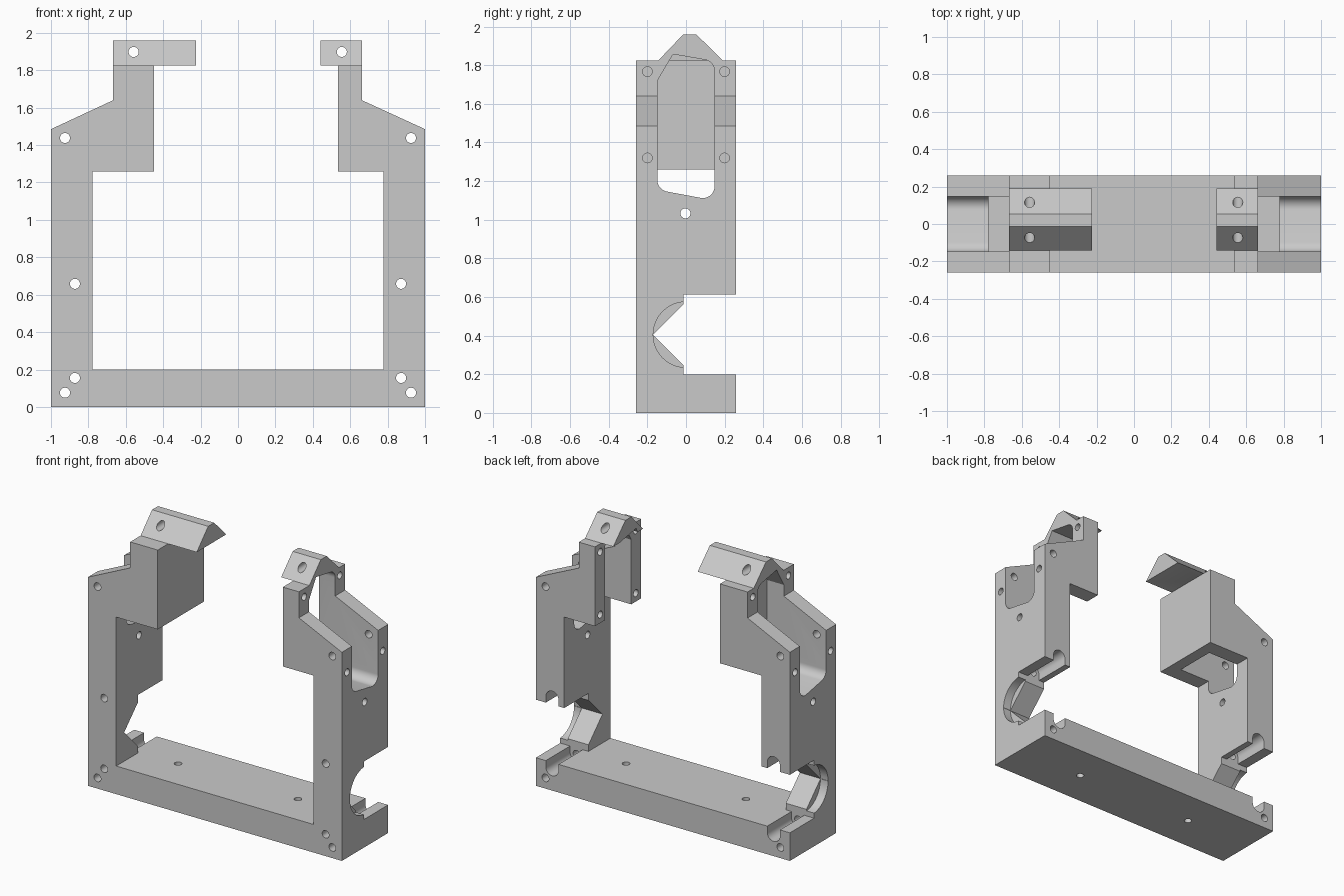
import bpy, bmesh
from math import sin, cos, pi
from mathutils import Vector

cube = bpy.data.objects.get("Cube")
if cube:
    bpy.data.objects.remove(cube, do_unlink=True)

GREY = (0.59, 0.59, 0.59, 1.0)
mat = bpy.data.materials.new("plain_grey")
mat.use_nodes = True
mat.diffuse_color = GREY
mat.node_tree.nodes["Principled BSDF"].inputs["Base Color"].default_value = GREY

PLACE = {
    "x": lambda u, v, a: (a, u, v),
    "y": lambda u, v, a: (u, a, v),
    "z": lambda u, v, a: (u, v, a),
}


def prism(name, outline, axis, start, end):
    """Extrude a 2D outline along an axis."""
    bm = bmesh.new()
    place = PLACE[axis]
    face = bm.faces.new([bm.verts.new(place(u, v, start)) for u, v in outline])
    out = bmesh.ops.extrude_face_region(bm, geom=[face])
    moved = [g for g in out["geom"] if isinstance(g, bmesh.types.BMVert)]
    bmesh.ops.translate(bm, verts=moved, vec=place(0, 0, end - start))
    bmesh.ops.recalc_face_normals(bm, faces=bm.faces[:])
    mesh = bpy.data.meshes.new(name)
    bm.to_mesh(mesh)
    bm.free()
    obj = bpy.data.objects.new(name, mesh)
    bpy.context.collection.objects.link(obj)
    return obj


def arc(u, v, r, a0=0.0, a1=2 * pi, n=24, closed=True):
    steps = n if closed else n - 1
    return [(u + r * cos(a0 + (a1 - a0) * i / steps),
             v + r * sin(a0 + (a1 - a0) * i / steps)) for i in range(n)]


def rounded(corners, n=8):
    """Outline from (u, v, radius) corners with circular fillets."""
    pts = []
    for i, (u, v, r) in enumerate(corners):
        p = Vector((u, v))
        if r == 0:
            pts.append((u, v))
            continue
        d0 = (Vector(corners[i - 1][:2]) - p).normalized()
        d1 = (Vector(corners[(i + 1) % len(corners)][:2]) - p).normalized()
        half = d0.angle(d1) / 2
        centre = p + (d0 + d1).normalized() * (r / sin(half))
        reach = r * cos(half) / sin(half)
        s = p + d0 * reach - centre
        e = p + d1 * reach - centre
        for k in range(n + 1):
            q = s.lerp(e, k / n).normalized() * r
            pts.append(tuple(centre + q))
    return pts


def cut(target, outline, axis, start, end):
    cutter = prism("cutter", outline, axis, start, end)
    cutter.hide_render = True
    mod = target.modifiers.new("cut", "BOOLEAN")
    mod.operation = "DIFFERENCE"
    mod.solver = "EXACT"
    mod.object = cutter
    bpy.context.view_layer.objects.active = target
    bpy.ops.object.modifier_apply(modifier=mod.name)
    bpy.data.objects.remove(cutter, do_unlink=True)


def hole(target, u, v, axis, start, end, r=0.027):
    cut(target, arc(u, v, r), axis, start, end)


# Main frame: base, two uprights and two arms in one outline
D = 0.26
BASE, ARM, TOP = 0.2, 1.26, 1.825
frame = prism("frame", [
    (-1, 0), (1, 0), (1, 1.485), (0.662, 1.64), (0.662, TOP), (0.535, TOP),
    (0.535, ARM), (0.777, ARM), (0.777, BASE), (-0.777, BASE), (-0.777, ARM),
    (-0.45, ARM), (-0.45, TOP), (-0.667, TOP), (-0.667, 1.64), (-1, 1.485),
], "y", -D, D)

# Roof-shaped ridges on top of the arms
roof = [(-0.143, TOP), (0.19, TOP), (0.053, 1.96), (-0.014, 1.96)]
right_ridge = prism("right_ridge", roof, "x", -0.667, -0.225)
left_ridge = prism("left_ridge", roof, "x", 0.44, 0.662)

# Tall slot through each upright, closed at the inner wall of the right arm
slot = rounded([(-0.148, 1.155, 0.06), (0.148, 1.1, 0.06), (0.148, 1.82, 0.06),
                (-0.067, 1.857, 0), (-0.148, 1.72, 0)])
for part, start, end in ((frame, -1.1, -0.535), (right_ridge, -1.1, -0.535),
                         (frame, 0.4, 1.1), (left_ridge, 0.4, 1.1)):
    cut(part, slot, "x", start, end)

NOTCH_Y, LOW, HIGH, MID = -0.013, 0.2, 0.613, 0.405
for s in (-1, 1):
    # Rear notch with a diamond seat and a round recess on the outer face
    cut(frame, [(NOTCH_Y, LOW), (0.4, LOW), (0.4, HIGH), (NOTCH_Y, HIGH)],
        "x", s * 0.7, s * 1.1)
    cut(frame, arc(0, MID, 0.171, n=4), "x", s * 0.7, s * 1.1)
    cut(frame, arc(0, MID, 0.17, n=48), "x", s * 0.94, s * 1.1)
    # Bolt channels opening into the notch
    x, r = s * 0.872, 0.05
    cut(frame, arc(x, 0.155, r, pi, 2 * pi, 13, False) + [(x + r, 0.3), (x - r, 0.3)],
        "y", NOTCH_Y, 0.4)
    cut(frame, arc(x, 0.658, r, 0, pi, 13, False) + [(x - r, 0.5), (x + r, 0.5)],
        "y", NOTCH_Y, 0.4)
    # Front-to-back holes
    for hx, hz in ((0.925, 0.076), (0.925, 1.438), (0.872, 0.155), (0.872, 0.658)):
        hole(frame, s * hx, hz, "y", -0.4, 0.4)
    # Sideways holes in the cheeks and under the slot
    inner = -0.535 if s < 0 else 0.4
    for y in (-0.2, 0.2):
        for z in (1.32, 1.767):
            hole(frame, y, z, "x", inner, s * 1.1, 0.025)
    hole(frame, -0.003, 1.033, "x", s * 0.7, s * 1.1, 0.026)
    # Base mounting holes
    hole(frame, s * 0.472, 0, "z", -0.1, 0.3, 0.025)

# Holes through the ridges
hole(right_ridge, -0.558, 1.898, "y", -0.4, 0.4)
hole(left_ridge, 0.555, 1.898, "y", -0.4, 0.4)

# Finish
for obj in (frame, right_ridge, left_ridge):
    obj.data.materials.clear()
    obj.data.materials.append(mat)
    bpy.ops.object.select_all(action="DESELECT")
    obj.select_set(True)
    bpy.context.view_layer.objects.active = obj
    bpy.ops.object.shade_smooth_by_angle(angle=pi / 6)
